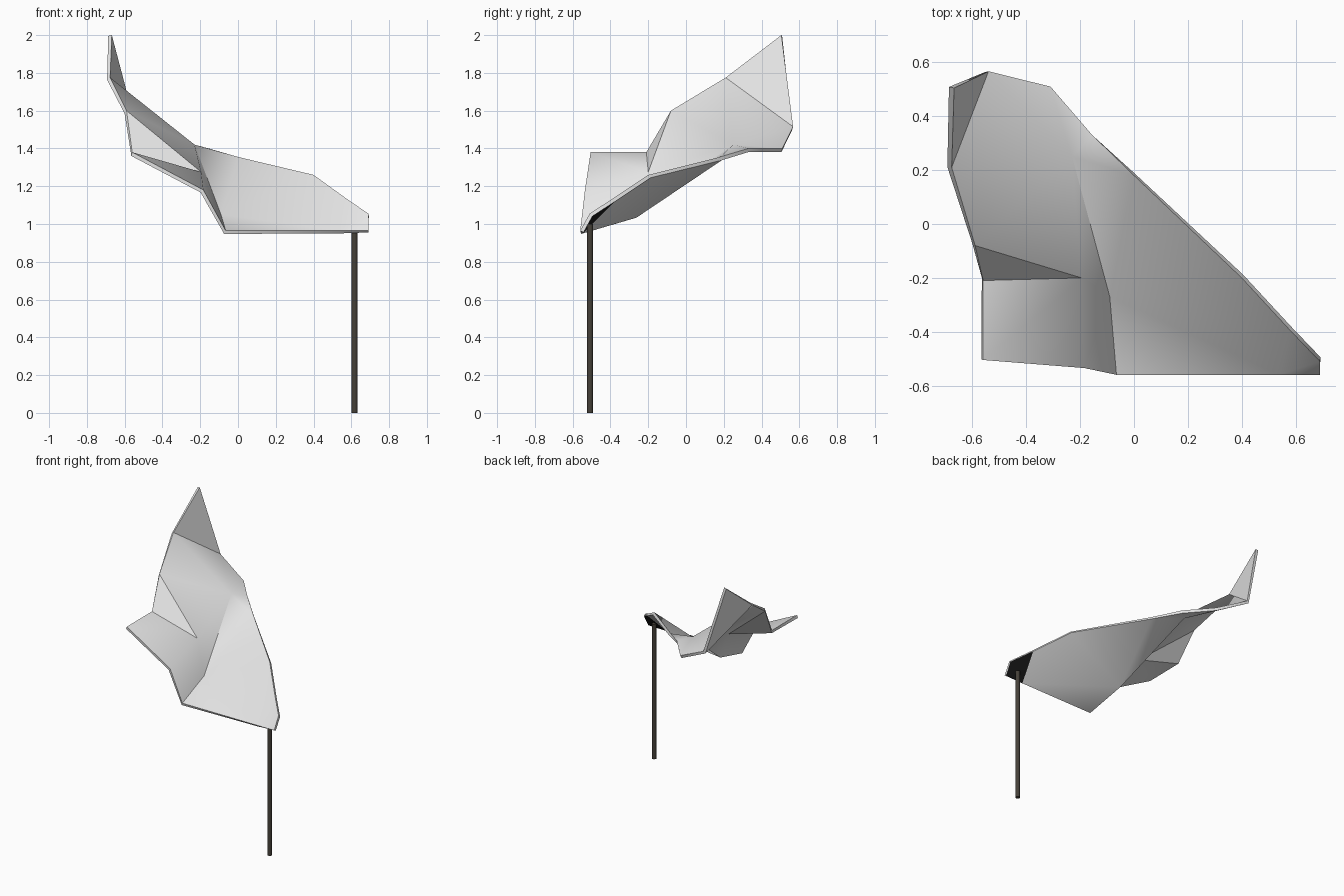
import bpy, bmesh, math

if "Cube" in bpy.data.objects:
    bpy.data.objects.remove(bpy.data.objects["Cube"])

def material(name, rgb):
    m = bpy.data.materials.new(name)
    m.diffuse_color = (*rgb, 1)
    m.use_nodes = True
    m.node_tree.nodes["Principled BSDF"].inputs["Base Color"].default_value = m.diffuse_color
    return m

white = material("canopy white", (0.8, 0.8, 0.8))
black = material("bracket black", (0.01, 0.01, 0.01))
bark = material("dark post", (0.06, 0.052, 0.04))

# Canopy: folded sheet through its outline corners and three inner fold points
P = {
    'A': (-0.668, 0.505, 2.0), 'B': (-0.677, 0.21, 1.775), 'C': (-0.59, -0.08, 1.6),
    'D': (-0.56, -0.21, 1.38), 'E': (-0.56, -0.505, 1.38), 'F': (-0.183, -0.535, 1.18),
    'G': (-0.065, -0.56, 0.965), 'U': (0.54, -0.56, 0.965), 'H': (0.69, -0.56, 0.965),
    'I': (0.69, -0.51, 1.055), 'V': (0.58, -0.395, 1.13), 'J': (0.40, -0.20, 1.26),
    'K': (0.0, 0.18, 1.355), 'R': (-0.155, 0.33, 1.40), 'L': (-0.31, 0.51, 1.40),
    'P': (-0.54, 0.567, 1.515),
    'M': (-0.195, -0.20, 1.275), 'N': (-0.09, -0.27, 1.05), 'Q': (-0.23, 0.25, 1.42),
}
FACES = "EFM EMD FGN FNM NGU NUV NVJ UHI UIV NJK MNQ NKQ QKR QRL QLP QPB BPA QBC QCM CDM".split()

bm = bmesh.new()
v = {k: bm.verts.new(c) for k, c in P.items()}
for f in FACES:
    face = bm.faces.new([v[c] for c in f])
    face.normal_update()
    if face.normal.z < 0:
        face.normal_flip()
    # the corner over the post has a black underside
    face.material_index = 1 if 'I' in f else 0
me = bpy.data.meshes.new("canopy")
bm.to_mesh(me)
bm.free()
for m in (white, white, black):
    me.materials.append(m)
canopy = bpy.data.objects.new("canopy", me)
bpy.context.collection.objects.link(canopy)
sol = canopy.modifiers.new("thickness", 'SOLIDIFY')
sol.thickness = 0.02
sol.offset = -1
sol.material_offset = 1
sol.material_offset_rim = 0
bpy.context.view_layer.objects.active = canopy
canopy.select_set(True)
bpy.ops.object.modifier_apply(modifier="thickness")
bpy.ops.object.shade_smooth_by_angle(angle=math.radians(45))
canopy.select_set(False)

# Post
bpy.ops.mesh.primitive_cylinder_add(vertices=12, radius=0.016, depth=1.0,
                                    location=(0.617, -0.508, 0.5))
post = bpy.context.object
post.name = "post"
post.data.materials.append(bark)
bpy.ops.object.shade_smooth_by_angle(angle=math.radians(40))
